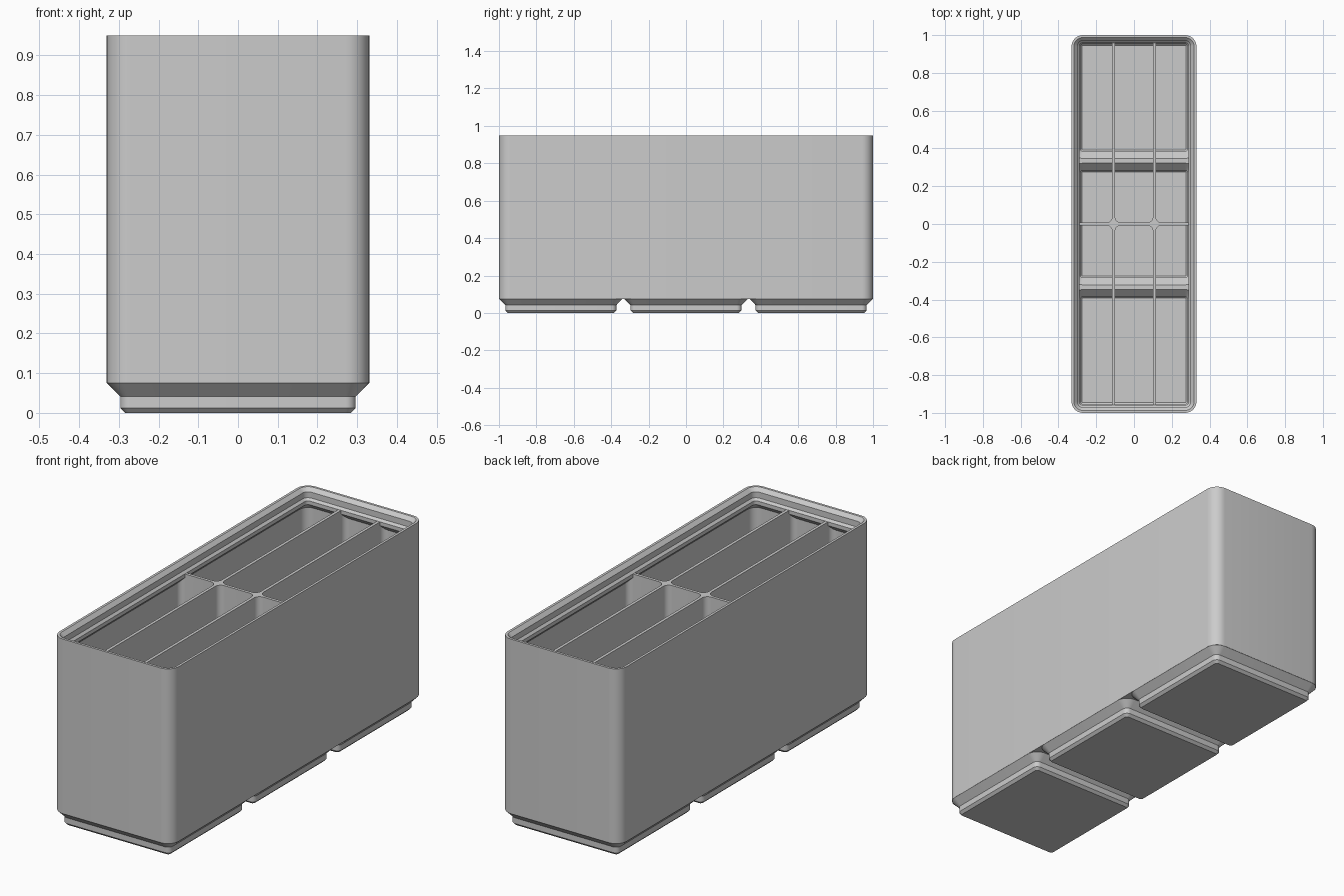
import bpy
import bmesh
from math import cos, sin, pi, radians

old = bpy.data.objects.get("Cube")
if old:
    bpy.data.objects.remove(old)

# Main dimensions
WIDE, LONG, CORNER = 0.3305, 1.0, 0.0598   # half width, half length, corner radius
PITCH = 0.669                              # spacing of the feet
BASE, LIP, TOP = 0.0757, 0.892, 0.95       # heights
WALL = 0.015

grey = bpy.data.materials.new("light grey")
grey.use_nodes = True
colour = (0.6, 0.6, 0.6, 1)
grey.diffuse_color = colour
grey.node_tree.nodes["Principled BSDF"].inputs["Base Color"].default_value = colour


def outline(cx, cy, hx, hy, r, steps=8):
    """Points round a rectangle with rounded corners."""
    pts = []
    for k, (sx, sy) in enumerate(((1, 1), (-1, 1), (-1, -1), (1, -1))):
        for i in range(steps + 1):
            a = (k + i / steps) * pi / 2
            pts.append((cx + sx * (hx - r) + r * cos(a),
                        cy + sy * (hy - r) + r * sin(a)))
    return pts


def loft(bm, sections):
    """Closed solid through (z, outline) sections."""
    rings = [[bm.verts.new((x, y, z)) for x, y in pts] for z, pts in sections]
    n = len(rings[0])
    for low, high in zip(rings, rings[1:]):
        for i in range(n):
            j = (i + 1) % n
            bm.faces.new((low[i], low[j], high[j], high[i]))
    bm.faces.new(rings[0][::-1])
    bm.faces.new(rings[-1])


def stepped(bm, profile, cy=0, half_long=WIDE):
    """Solid whose outline is inset from the outer wall; profile is (inset, z)."""
    loft(bm, [(z, outline(0, cy, WIDE - d, half_long - d, max(CORNER - d, 0.004)))
              for d, z in profile])


def make(name, fill):
    bm = bmesh.new()
    fill(bm)
    mesh = bpy.data.meshes.new(name)
    bm.to_mesh(mesh)
    bm.free()
    mesh.materials.append(grey)
    obj = bpy.data.objects.new(name, mesh)
    bpy.context.collection.objects.link(obj)
    return obj


def combine(target, tool, operation):
    """Apply a boolean, then drop the helper."""
    mod = target.modifiers.new(operation.title(), 'BOOLEAN')
    mod.operation, mod.solver, mod.object = operation, 'EXACT', tool
    bpy.context.view_layer.objects.active = target
    bpy.ops.object.modifier_apply(modifier=mod.name)
    bpy.data.objects.remove(tool)


# Outer block standing on three stepped feet
storage_bin = make("storage_bin", lambda bm: stepped(bm, [(0, BASE), (0, TOP)], 0, LONG))
for row in (-1, 0, 1):
    foot = make("foot", lambda bm: stepped(bm, [
        (0.0468, 0), (0.0341, 0.0127), (0.0341, 0.0414),
        (0.0003, BASE - 0.0003), (0.0003, BASE + 0.008)], row * PITCH))
    combine(storage_bin, foot, 'UNION')

# Inner space: straight walls narrowing under the lip, dropping into each foot
cavity = make("cavity", lambda bm: stepped(bm, [
    (WALL, 0.085), (WALL, 0.847), (0.0415, 0.8735), (0.0415, 0.9)], 0, LONG))
for row in (-1, 0, 1):
    hollow = make("foot_hollow", lambda bm: stepped(bm, [
        (0.0545, 0.0127), (0.0468, 0.0205), (0.0468, 0.0467),
        (0.0085, 0.085), (0.0085, 0.1)], row * PITCH))
    combine(cavity, hollow, 'UNION')


# Six compartments; what stays between them becomes the dividers
def compartments(bm):
    cell_x = (2 * (WIDE - WALL) - 2 * WALL) / 3
    cell_y = (2 * (LONG - WALL) - WALL) / 2
    for col in (-1, 0, 1):
        for side in (-1, 1):
            pts = outline(col * (cell_x + WALL), side * (cell_y + WALL) / 2,
                          cell_x / 2, cell_y / 2, 0.03)
            loft(bm, [(0.005, pts), (0.91, pts)])


combine(cavity, make("compartments", compartments), 'INTERSECT')
combine(storage_bin, cavity, 'DIFFERENCE')

# Stepped stacking lip round the opening
lip_cut = make("lip_cut", lambda bm: stepped(bm, [
    (0.0412, LIP), (0.0302, LIP + 0.011), (0.0302, 0.9323),
    (0.0125, TOP), (0.0125, TOP + 0.02)], 0, LONG))
combine(storage_bin, lip_cut, 'DIFFERENCE')

# Smooth the round corners, keep the steps crisp
bpy.ops.object.select_all(action='DESELECT')
storage_bin.select_set(True)
bpy.context.view_layer.objects.active = storage_bin
bpy.ops.object.shade_smooth_by_angle(angle=radians(30))
